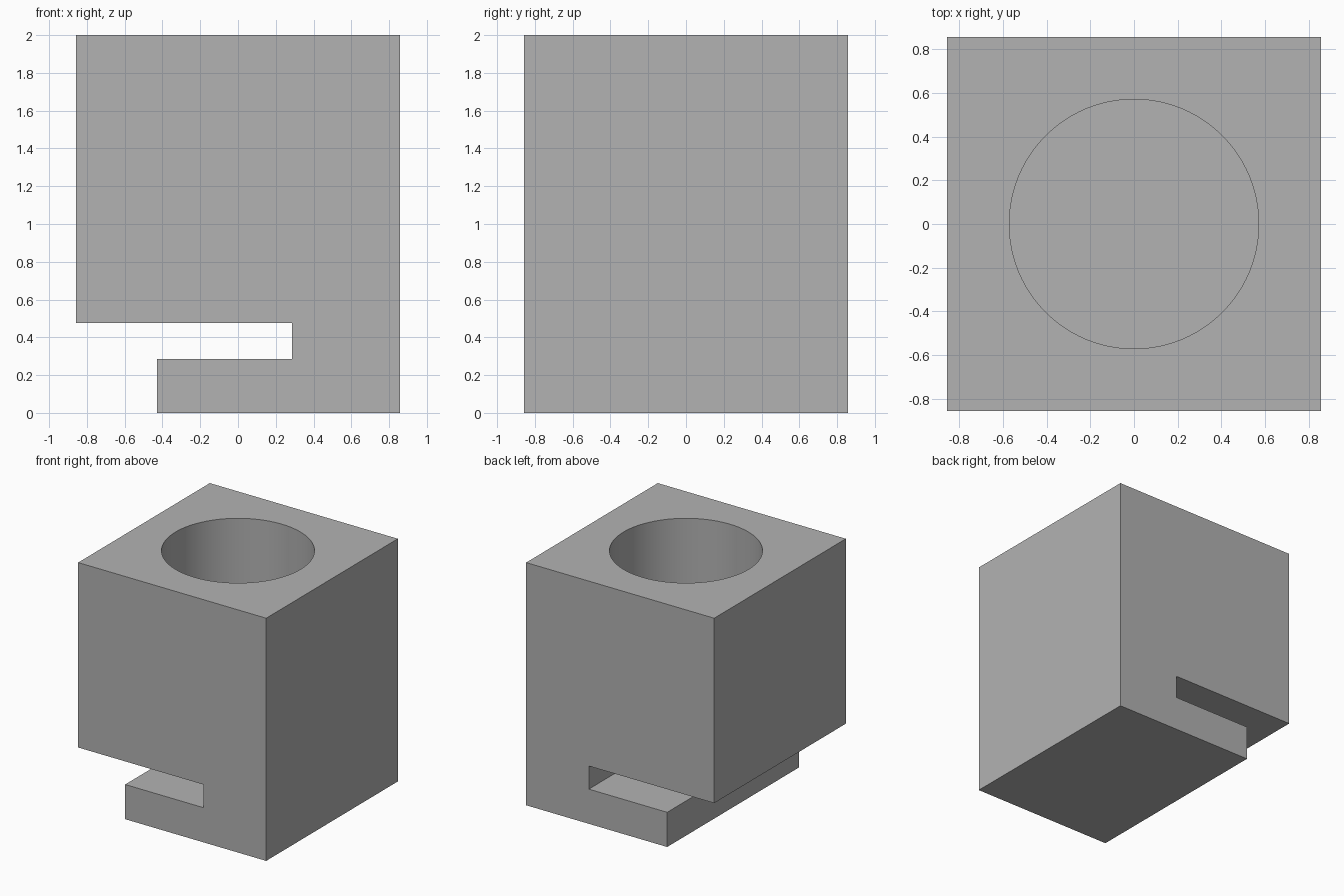
import bpy
import bmesh

if "Cube" in bpy.data.objects:
    bpy.data.objects.remove(bpy.data.objects["Cube"], do_unlink=True)

HALF = 6 / 7          # half width of the square body
WALL = 2 / 7          # thickness of walls, floor and clip tongue
HEIGHT = 2.0
SLOT_TOP = 10 / 21    # underside of the upper block

# Single plain grey
grey = bpy.data.materials.new("plain_grey")
grey.use_nodes = True
colour = (0.448, 0.448, 0.448, 1)
grey.diffuse_color = colour
grey.node_tree.nodes["Principled BSDF"].inputs["Base Color"].default_value = colour

# Clip body: side profile with an open slot and a short lower tongue
profile = [(-HALF / 2, 0), (HALF, 0), (HALF, HEIGHT), (-HALF, HEIGHT),
           (-HALF, SLOT_TOP), (WALL, SLOT_TOP), (WALL, WALL), (-HALF / 2, WALL)]
bm = bmesh.new()
face = bm.faces.new([bm.verts.new((x, -HALF, z)) for x, z in profile])
extruded = bmesh.ops.extrude_face_region(bm, geom=[face])["geom"]
bmesh.ops.translate(bm, vec=(0, 2 * HALF, 0),
                    verts=[v for v in extruded if isinstance(v, bmesh.types.BMVert)])
bmesh.ops.recalc_face_normals(bm, faces=bm.faces)
mesh = bpy.data.meshes.new("clip_holder_body")
bm.to_mesh(mesh)
bm.free()
mesh.materials.append(grey)
body = bpy.data.objects.new("clip_holder_body", mesh)
bpy.context.collection.objects.link(body)

# Round blind socket bored from the top
floor = SLOT_TOP + WALL
top = HEIGHT + 0.1
bpy.ops.mesh.primitive_cylinder_add(vertices=96, radius=HALF - WALL, depth=top - floor,
                                    location=(0, 0, (top + floor) / 2))
cutter = bpy.context.object
cutter.name = "socket_cutter"
cutter.data.materials.append(grey)
cutter.hide_render = True

bore = body.modifiers.new("socket", "BOOLEAN")
bore.operation = "DIFFERENCE"
bore.solver = "EXACT"
bore.object = cutter
bpy.ops.object.select_all(action="DESELECT")
body.select_set(True)
bpy.context.view_layer.objects.active = body
bpy.ops.object.modifier_apply(modifier=bore.name)
bpy.data.objects.remove(cutter, do_unlink=True)

# Smooth socket wall, crisp edges
bpy.ops.object.shade_smooth_by_angle()
